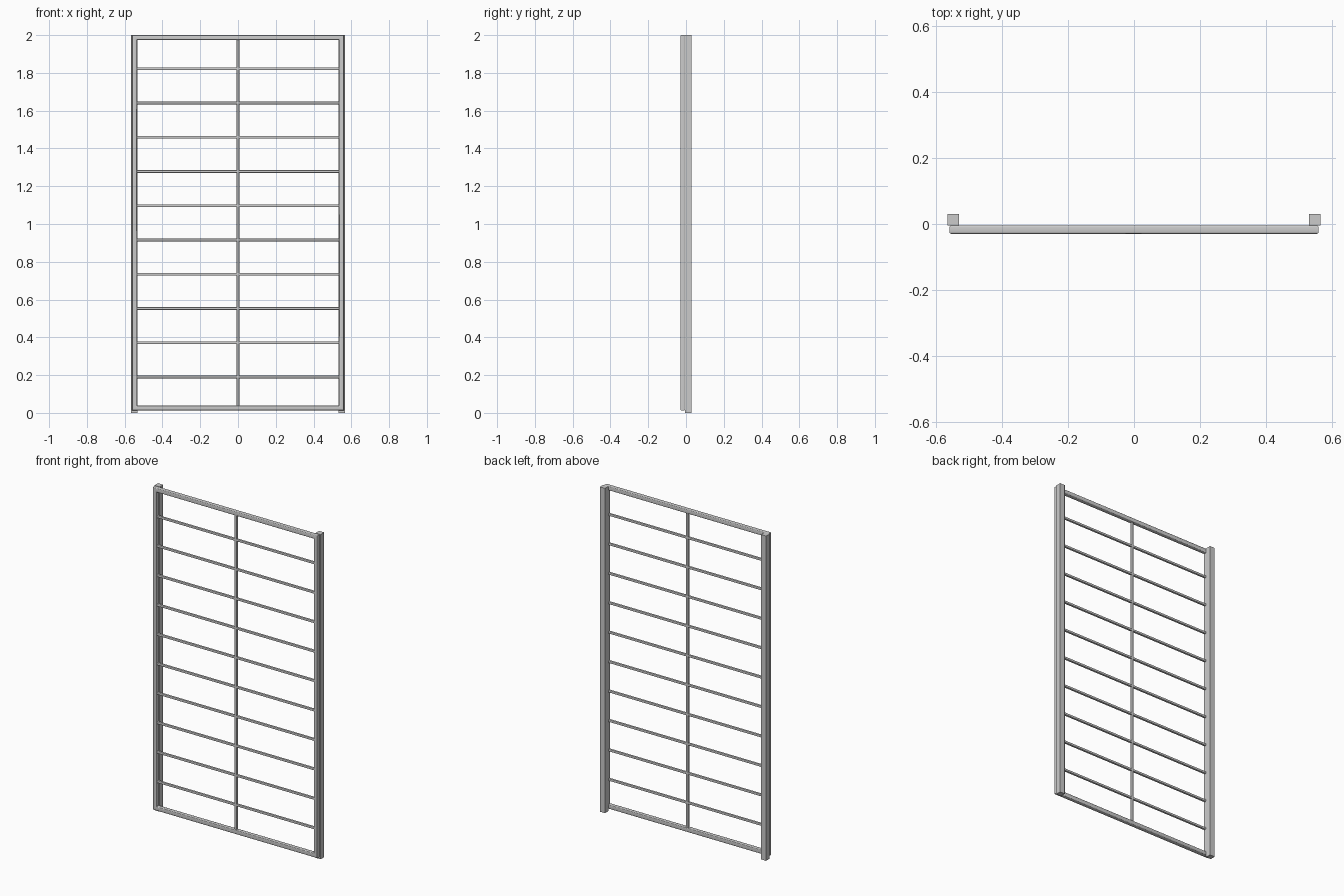
import bpy, bmesh, math

if "Cube" in bpy.data.objects:
    bpy.data.objects.remove(bpy.data.objects["Cube"])

FRAME_Y = -0.017      # centre plane of the tube frame
TUBE = 0.026          # frame tube width
ROD = 0.014           # rung width
HX, Z0, Z1 = 0.5475, 0.026, 1.987   # frame tube centre lines


def rounded_square(size, radius, steps=3):
    """Rounded square cross-section as (u, v) points."""
    c = size / 2 - radius
    pts = []
    for q, (sx, sy) in enumerate([(1, 1), (-1, 1), (-1, -1), (1, -1)]):
        for i in range(steps + 1):
            a = math.pi / 2 * (q + i / steps)
            pts.append((sx * c + radius * math.cos(a), sy * c + radius * math.sin(a)))
    return pts


def skin(name, rings, closed=False):
    """Join matching rings of points into a tube."""
    bm = bmesh.new()
    vr = [[bm.verts.new(p) for p in r] for r in rings]
    n = len(vr[0])
    for k in range(len(vr) if closed else len(vr) - 1):
        a, b = vr[k], vr[(k + 1) % len(vr)]
        for i in range(n):
            j = (i + 1) % n
            bm.faces.new((a[i], a[j], b[j], b[i]))
    if not closed:
        bm.faces.new(vr[0])
        bm.faces.new(vr[-1])
    bmesh.ops.recalc_face_normals(bm, faces=bm.faces[:])
    me = bpy.data.meshes.new(name)
    bm.to_mesh(me)
    bm.free()
    ob = bpy.data.objects.new(name, me)
    bpy.context.collection.objects.link(ob)
    bpy.ops.object.select_all(action='DESELECT')
    ob.select_set(True)
    bpy.context.view_layer.objects.active = ob
    bpy.ops.object.shade_smooth_by_angle(angle=math.radians(35))
    return ob


# Rear posts, square and full height
for side, sx in (("left", -1), ("right", 1)):
    prof = rounded_square(0.035, 0.001, 1)
    skin(side + "_post", [[(sx * 0.549 + u, 0.0125 + v, z) for u, v in prof] for z in (0, 2)])

# Outer frame, mitred rounded square tube
zc, hz = (Z0 + Z1) / 2, (Z1 - Z0) / 2
prof = rounded_square(TUBE, 0.006)
skin("outer_frame",
     [[(sx * (HX + u), FRAME_Y + v, zc + sz * (hz + u)) for u, v in prof]
      for sx, sz in ((-1, -1), (1, -1), (1, 1), (-1, 1))], closed=True)

# Horizontal rungs
prof = rounded_square(ROD, 0.003, 2)
xe = HX - TUBE / 2
for i in range(10):
    z = 0.190 + i * 0.1813
    skin(f"rung_{i + 1}", [[(x, FRAME_Y + u, z + v) for u, v in prof] for x in (-xe, xe)])

# Central upright
skin("centre_upright", [[(u, FRAME_Y + v, z) for u, v in prof]
                        for z in (Z0 + TUBE / 2, Z1 - TUBE / 2)])
